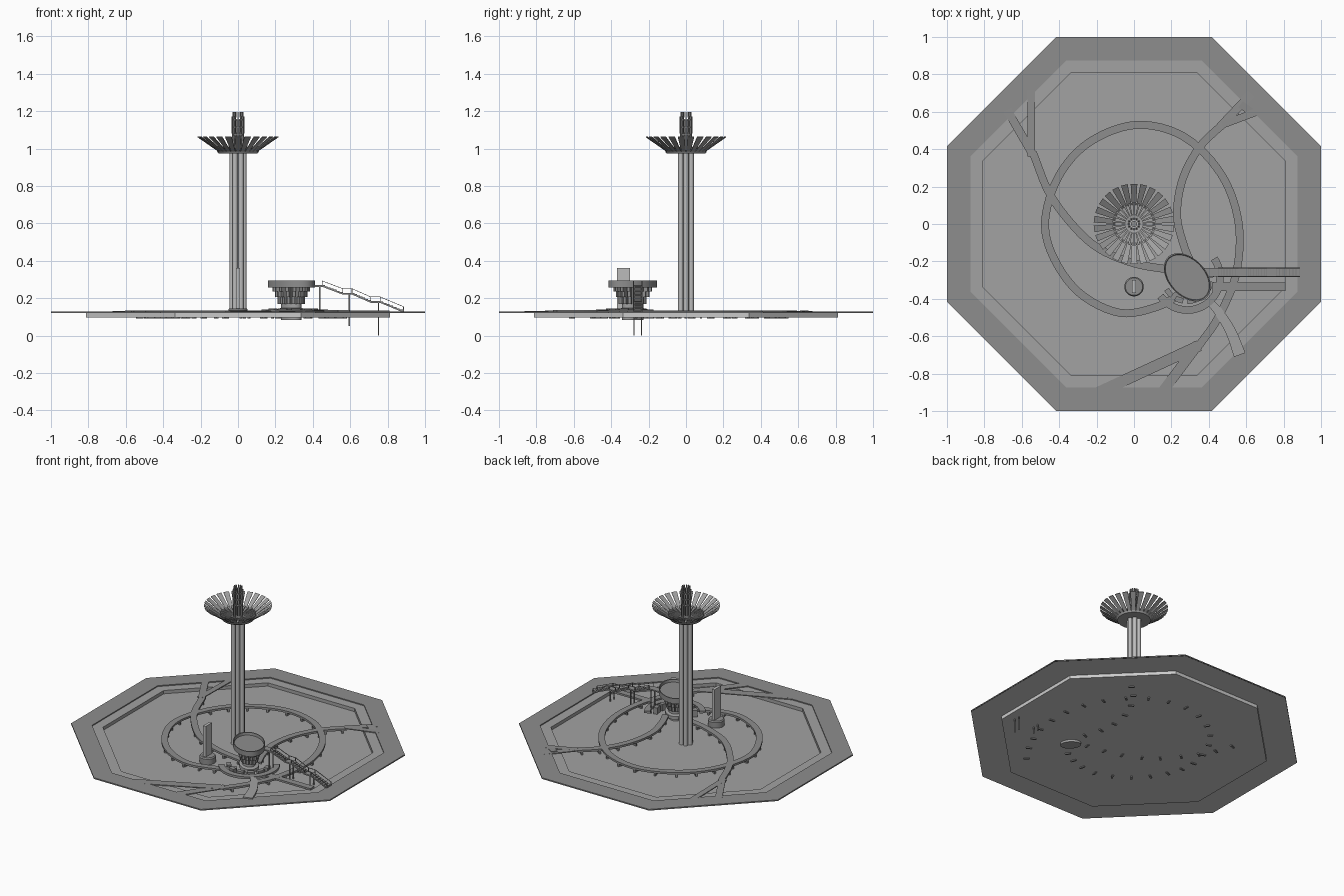
import bpy, bmesh, math
from mathutils import Vector, Matrix

if "Cube" in bpy.data.objects:
    bpy.data.objects.remove(bpy.data.objects["Cube"])

TAU = math.tau


def grey(name, v):
    m = bpy.data.materials.new(name)
    m.diffuse_color = (v, v, v, 1)
    m.use_nodes = True
    m.node_tree.nodes["Principled BSDF"].inputs["Base Color"].default_value = m.diffuse_color
    return m


DARK, MID, PALE, LIGHT = grey("dark_grey", .27), grey("mid_grey", .36), grey("pale_grey", .5), grey("light_grey", .95)


def finish(name, bm, smooth=False, up=0, mat=DARK):
    bmesh.ops.remove_doubles(bm, verts=bm.verts, dist=1e-5)
    bmesh.ops.recalc_face_normals(bm, faces=bm.faces)
    bm.normal_update()
    if up and up * sum(f.normal.z * f.calc_area() for f in bm.faces) < 0:
        bmesh.ops.reverse_faces(bm, faces=bm.faces)
    me = bpy.data.meshes.new(name)
    bm.to_mesh(me)
    bm.free()
    me.materials.append(mat)
    ob = bpy.data.objects.new(name, me)
    bpy.context.collection.objects.link(ob)
    if smooth:
        bpy.context.view_layer.objects.active = ob
        ob.select_set(True)
        bpy.ops.object.shade_smooth_by_angle(angle=math.radians(35))
        ob.select_set(False)
    return ob


def lathe(bm, prof, n=32, loc=(0, 0), scale=(1, 1), rot=0.0, phase=0.0, loop=False):
    """Revolve an (r, z) profile, optionally as a rotated ellipse."""
    rings = []
    for i in range(n):
        a = phase + TAU * i / n
        x, y = math.cos(a) * scale[0], math.sin(a) * scale[1]
        u, v = x * math.cos(rot) - y * math.sin(rot), x * math.sin(rot) + y * math.cos(rot)
        rings.append([bm.verts.new((loc[0] + r * u, loc[1] + r * v, z)) for r, z in prof])
    m = len(prof)
    for i in range(n):
        a, b = rings[i], rings[(i + 1) % n]
        for j in range(m if loop else m - 1):
            k = (j + 1) % m
            bm.faces.new((a[j], b[j], b[k], a[k]))


def ribbon(bm, pts, widths, t):
    """Rectangular section swept along pts; pts give the top surface."""
    pts = [Vector(p) for p in pts]
    n = len(pts)
    if not isinstance(widths, (list, tuple)):
        widths = [widths] * n
    secs = []
    for i, p in enumerate(pts):
        d = pts[min(i + 1, n - 1)] - pts[max(i - 1, 0)]
        s = Vector((-d.y, d.x, 0)).normalized() * widths[i] / 2
        dn = Vector((0, 0, -t))
        secs.append([bm.verts.new(q) for q in (p + s, p - s, p - s + dn, p + s + dn)])
    for a, b in zip(secs, secs[1:]):
        for j in range(4):
            k = (j + 1) % 4
            bm.faces.new((a[j], a[k], b[k], b[j]))
    bm.faces.new(secs[0])
    bm.faces.new(secs[-1][::-1])


def box(bm, c, size, ang=0.0):
    m = Matrix.Translation(c) @ Matrix.Rotation(ang, 4, 'Z') @ Matrix.Diagonal((*size, 1))
    bmesh.ops.create_cube(bm, size=1, matrix=m)


def curve(pts, z, sub=6):
    """Smooth curve through plan points."""
    p = [Vector((x, y, z)) for x, y in pts]
    p = [2 * p[0] - p[1]] + p + [2 * p[-1] - p[-2]]
    out = []
    for i in range(1, len(p) - 2):
        a, b, c, d = p[i - 1:i + 3]
        for k in range(sub):
            t = k / sub
            out.append(.5 * (2 * b + (c - a) * t + (2 * a - 5 * b + 4 * c - d) * t * t
                             + (3 * b - a - 3 * c + d) * t ** 3))
    return out + [p[-2]]


# Octagonal paved rim, sunken basin and their pale underside
K = 1 / math.cos(TAU / 16)
for name, prof, up, mat in (("plaza_rim", ((1, .121), (1, .129), (.875, .129), (.875, .122)), 1, DARK),
                            ("basin", ((.875, .122), (.81, .122), (.81, .099), (0, .099)), 1, MID),
                            ("underside", ((1, .12), (.813, .12), (.813, .097), (0, .097)), -1, LIGHT)):
    bm = bmesh.new()
    lathe(bm, [(r * K, z) for r, z in prof], 8, phase=TAU / 16)
    finish(name, bm, up=up, mat=mat)

# Raised walkways: two crossing arcs and the big loop
ZP, W = .134, .042
paths = {
    "west_walkway": [(-.54, .38), (-.45, .16), (-.315, -.02), (-.18, -.136), (0, -.21), (.165, -.24), (.25, -.25)],
    "east_walkway": [(.47, .53), (.35, .41), (.26, .24), (.23, .05), (.265, -.11), (.31, -.22)],
    "loop_walkway": [(.25, -.37), (.13, -.44), (-.075, -.475), (-.29, -.37), (-.43, -.18), (-.475, .02),
                     (-.4, .26), (-.235, .44), (.015, .53), (.27, .465), (.47, .26), (.56, 0),
                     (.545, -.27), (.45, -.5), (.34, -.66)],
}
sup = bmesh.new()
for name, pts in paths.items():
    bm = bmesh.new()
    c = curve(pts, ZP)
    ribbon(bm, c, W, .014)
    finish(name, bm)
    # supports at even distance below the walkway
    dist = .05
    for a, b in zip(c, c[1:]):
        dist += (b - a).length
        if dist > .1:
            dist = 0
            box(sup, (a.x, a.y, .106), (.012, .036, .032), math.atan2(b.y - a.y, b.x - a.x))
finish("walkway_supports", sup)

# Forked walkway ends that tuck into the rim edge
bm = bmesh.new()
for a, b, w in (((-.54, .37), (-.69, .63), .045), ((-.55, .36), (-.55, .75), .04),
                ((.46, .52), (.64, .71), .045), ((.47, .53), (.71, .62), .04), ((.57, .64), (.64, .59), .04),
                ((.35, -.65), (-.19, -.9), .06), ((.345, -.64), (.15, -.9), .055)):
    ribbon(bm, [(*a, ZP + .0005), (*b, .1285)], w, .006)
finish("walkway_forks", bm)

# Tower shaft: core with a bundle of columns
bm = bmesh.new()
lathe(bm, [(0, .1), (.027, .1), (.027, 1.0), (0, 1.0)], 32)
for i in range(6):
    a = TAU * i / 6
    lathe(bm, [(0, .1), (.014, .1), (.014, .98), (0, .98)], 24, loc=(.032 * math.cos(a), .032 * math.sin(a)))
finish("tower_shaft", bm, True, mat=PALE)

# Crown bowl, outer petals and inner petals
bm = bmesh.new()
lathe(bm, [(0, .974), (.105, .974), (.112, .984), (.1, .986), (0, .982)], 48)
finish("crown_plate", bm, mat=MID)
bm = bmesh.new()
for i in range(26):
    a = TAU * (i + .5) / 26
    d = Vector((math.cos(a), math.sin(a), 0))
    ribbon(bm, [d * .1 + Vector((0, 0, .984)), d * .215 + Vector((0, 0, 1.064))], [.022, .036], .004)
    ribbon(bm, [d * .03 + Vector((0, 0, .988)), d * .115 + Vector((0, 0, 1.01))], [.005, .012], .008)
finish("crown_petals", bm, mat=MID)

# Lantern fins on top
bm = bmesh.new()
for i in range(12):
    a = TAU * i / 12
    for r, z0, z1 in ((.027, .98, 1.085), (.031, 1.08, 1.17), (.025, 1.165, 1.195)):
        box(bm, (r * math.cos(a), r * math.sin(a), (z0 + z1) / 2), (.009, .006, z1 - z0), a)
for z in (1.07, 1.11, 1.15):
    lathe(bm, [(.024, z), (.031, z), (.031, z + .008), (.024, z + .008)], 24, loop=True)
lathe(bm, [(0, .98), (.016, .98), (.016, 1.15), (0, 1.15)], 24)
finish("lantern", bm)

# Upright slab on a round pedestal
bm = bmesh.new()
lathe(bm, [(0, .1), (.052, .1), (.052, .138), (.046, .146), (0, .146)], 32, loc=(0, -.335))
finish("slab_pedestal", bm, True)
bm = bmesh.new()
box(bm, (0, -.335, .25), (.02, .07, .22))
finish("upright_slab", bm, mat=PALE)

# Elliptical pavilion: dished deck, trunk and stepped radial brackets
PC, ROT = (.285, -.285), math.radians(-47)
E = dict(loc=PC, scale=(.15, .1), rot=ROT, n=48)
bm = bmesh.new()
lathe(bm, [(0, .258), (1, .258), (1, .294), (.95, .294), (.93, .276), (0, .276)], **E)
finish("pavilion_deck", bm, True)
bm = bmesh.new()
lathe(bm, [(0, .082), (.44, .082), (.44, .26), (0, .26)], **E)
lathe(bm, [(0, .12), (.62, .12), (.62, .142), (.44, .147), (0, .147)], **E)
finish("pavilion_trunk", bm, True, mat=MID)
bm = bmesh.new()
for i in range(16):
    a = TAU * i / 16
    d = Matrix.Rotation(ROT, 3, 'Z') @ Vector((.15 * math.cos(a), .1 * math.sin(a), 0))
    for r, z0, z1 in ((.78, .235, .26), (.67, .205, .235), (.56, .17, .205)):
        c = d * (r + .35) / 2
        box(bm, (PC[0] + c.x, PC[1] + c.y, (z0 + z1) / 2), (d.length * (r - .35), .016, z1 - z0),
            math.atan2(d.y, d.x))
finish("pavilion_brackets", bm)


# Curved walk and bench segments around the pavilion
def arc(r, a0, a1, z, n=12):
    angs = [math.radians(a0 + (a1 - a0) * i / n) for i in range(n + 1)]
    return [(PC[0] + r * math.cos(a), PC[1] + r * math.sin(a), z) for a in angs]


bm = bmesh.new()
ribbon(bm, arc(.175, 215, 395, .139, 30), .04, .016)
for k in range(6):
    ribbon(bm, arc(.128, 210 + k * 30, 230 + k * 30, .146, 5), .028, .045)
finish("pavilion_walk_and_benches", bm)

# Curving ramp to the rim and low straight walkway
for name, pts, w, mat in (
        ("curved_ramp", curve([(.41, -.42), (.46, -.48), (.52, -.58), (.565, -.7)], .1375, 5),
         [.04 + .0016 * i for i in range(16)], MID),
        ("low_walkway", [(.42, -.335, .1335), (.81, -.335, .1335)], .044, DARK)):
    bm = bmesh.new()
    ribbon(bm, pts, w, .013)
    finish(name, bm, mat=mat)

# Stair with landings, treads, rails and posts
stair = [(.37, .27), (.45, .27), (.56, .228), (.61, .228), (.71, .184), (.76, .184), (.885, .132)]
YS = -.258
bm = bmesh.new()
ribbon(bm, [(x, YS, z) for x, z in stair], .046, .009)
for (x0, z0), (x1, z1) in list(zip(stair, stair[1:]))[1::2]:
    for i in range(7):
        t = (i + .5) / 7
        box(bm, (x0 + (x1 - x0) * t, YS, z0 + (z1 - z0) * t), (.012, .036, .005))
finish("stair", bm)
bm = bmesh.new()
for y in (YS - .023, YS + .023):
    ribbon(bm, [(x, y, z + .024) for x, z in stair[1:]], .004, .003)
    for x, z in stair[1:]:
        box(bm, (x, y, z + .01), (.004, .004, .026))
for x, z0, z1 in ((.437, .1, .266), (.595, .05, .225), (.752, 0, .18)):
    for y in (YS - .02, YS + .02):
        box(bm, (x, y, (z0 + z1) / 2), (.006, .006, z1 - z0))
finish("stair_rails_and_posts", bm)
